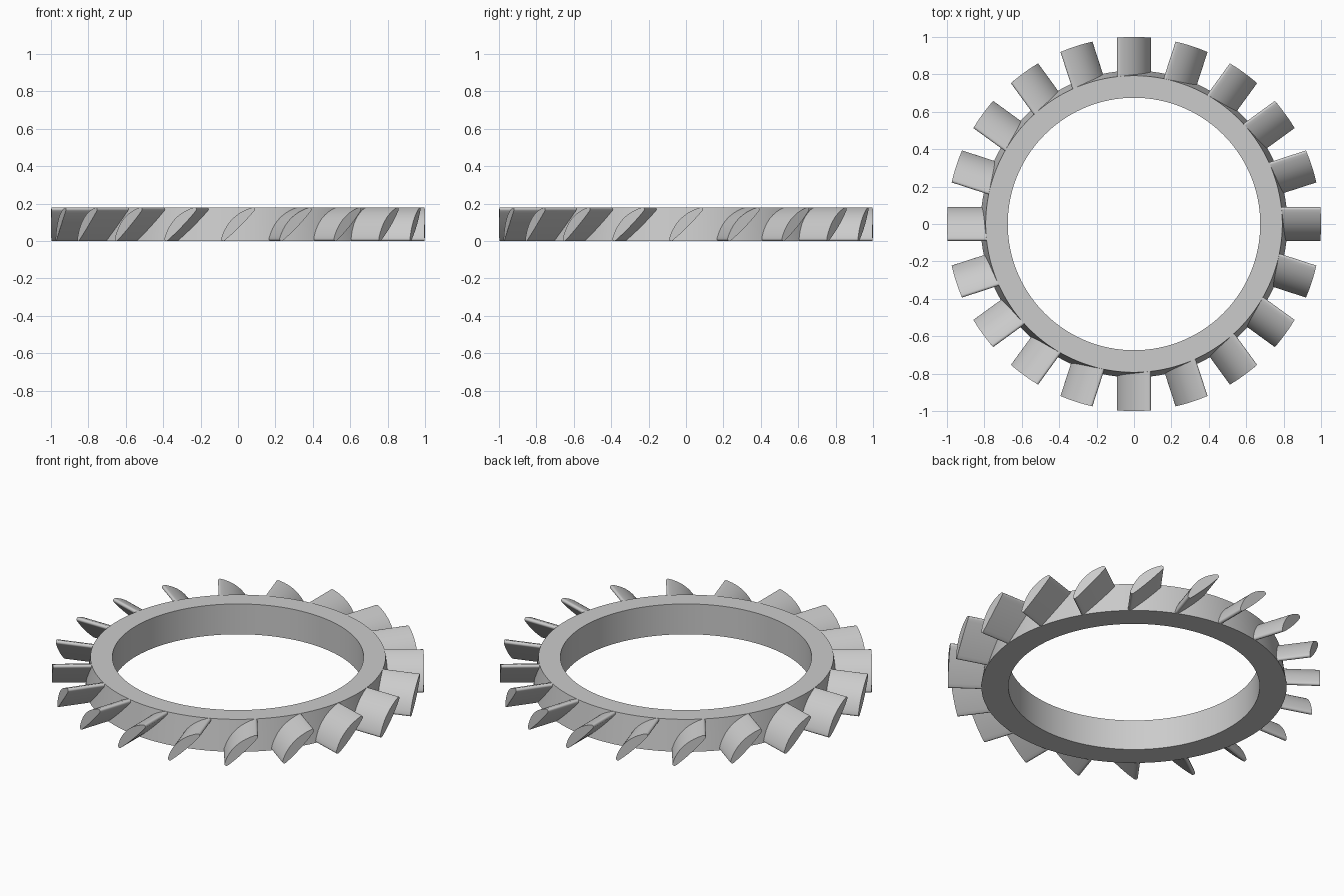
import bpy, bmesh
from math import sin, cos, pi, sqrt, atan, radians
from mathutils import Matrix

cube = bpy.data.objects.get("Cube")
if cube:
    bpy.data.objects.remove(cube, do_unlink=True)

HEIGHT, BLADES, SEGMENTS = 0.18, 20, 160

metal = bpy.data.materials.new("plain grey")
metal.use_nodes = True
grey = (0.6, 0.6, 0.6, 1)
metal.diffuse_color = grey
metal.node_tree.nodes["Principled BSDF"].inputs["Base Color"].default_value = grey


def make_mesh(name, bm):
    bmesh.ops.recalc_face_normals(bm, faces=bm.faces)
    mesh = bpy.data.meshes.new(name)
    bm.to_mesh(mesh)
    bm.free()
    mesh.materials.append(metal)
    return mesh


def place(name, mesh, angle=0):
    obj = bpy.data.objects.new(name, mesh)
    obj.rotation_euler.z = angle
    bpy.context.collection.objects.link(obj)
    return obj


def smooth(obj):
    bpy.ops.object.select_all(action='DESELECT')
    obj.select_set(True)
    bpy.context.view_layer.objects.active = obj
    bpy.ops.object.shade_smooth_by_angle(angle=radians(30))


# Hub ring: a lathed section, its outer wall tapering towards the top
section = [(0.675, 0), (0.82, 0), (0.793, HEIGHT), (0.675, HEIGHT)]
bm = bmesh.new()
loops = []
for i in range(SEGMENTS):
    a = 2 * pi * i / SEGMENTS
    loops.append([bm.verts.new((r * cos(a), r * sin(a), z)) for r, z in section])
for i, here in enumerate(loops):
    after = loops[(i + 1) % SEGMENTS]
    for j in range(4):
        k = (j + 1) % 4
        bm.faces.new((here[j], after[j], after[k], here[k]))
smooth(place("hub_ring", make_mesh("hub_ring", bm)))


# Blade section: domed upper side, nearly flat underside, rounded ends
def blade_section(half=0.079 * sqrt(2), nose=0.011, dome=0.03, belly=0.005, steps=14):
    points = []
    for bulge, side in ((dome, 1), (belly, -1)):
        for i in range(steps + 1):
            u = side * (2 * i / steps - 1)
            tilt = atan(-2 * bulge * side * u / half) + (pi / 2) * side
            points.append((half * u + nose * cos(tilt),
                           side * bulge * (1 - u * u) + nose * sin(tilt)))
        # rounded end following this side
        other = belly if side > 0 else dome
        start = pi / 2 - atan(2 * bulge / half)
        stop = -pi / 2 + atan(2 * other / half)
        for i in range(1, 6):
            a = start + (stop - start) * i / 6
            points.append((side * (half + nose * cos(a)), side * nose * sin(a)))
    return points


# One blade, pitched 45 degrees, tip trimmed to the outer circle
bm = bmesh.new()
inner, outer = [], []
for s, n in blade_section():
    t = (s - n) / sqrt(2)
    z = (s + n) / sqrt(2) + HEIGHT / 2
    inner.append(bm.verts.new((t, -0.74, z)))
    outer.append(bm.verts.new((t, -sqrt(1 - t * t), z)))
bm.faces.new(inner)
bm.faces.new(outer)
for i in range(len(inner)):
    k = (i + 1) % len(inner)
    bm.faces.new((inner[i], inner[k], outer[k], outer[i]))
blade = make_mesh("blade", bm)

# Blades evenly spaced around the ring
for i in range(BLADES):
    obj = place(f"blade_{i + 1}", blade, 2 * pi * i / BLADES)
    if i == 0:
        smooth(obj)
